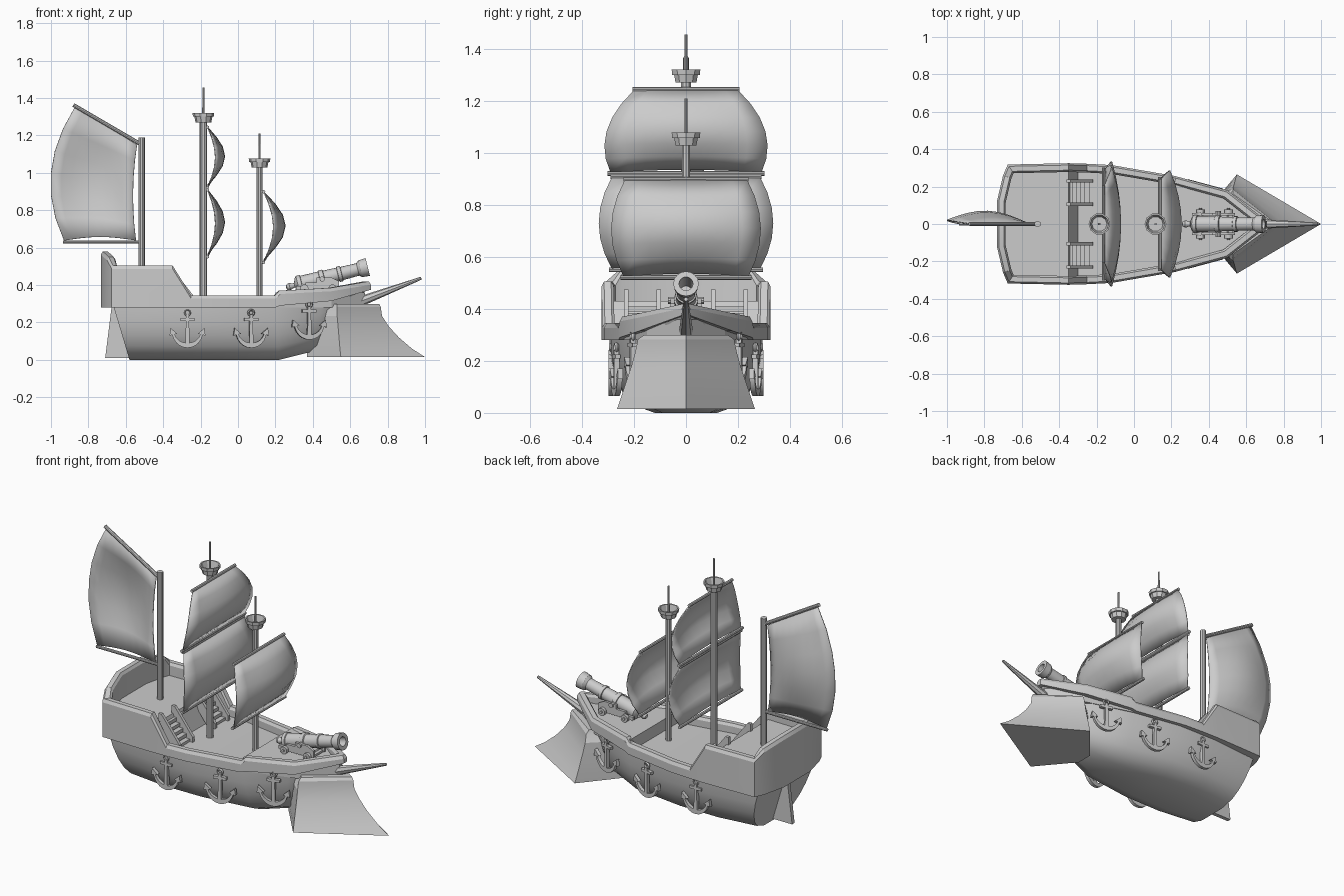
import bpy
from math import sin, cos, pi, radians, sqrt
from mathutils import Vector, Matrix

if "Cube" in bpy.data.objects:
    bpy.data.objects.remove(bpy.data.objects["Cube"])


def make(name, verts, faces, angle=30):
    me = bpy.data.meshes.new(name)
    me.from_pydata([tuple(v) for v in verts], [], faces)
    import bmesh
    bm = bmesh.new()
    bm.from_mesh(me)
    bmesh.ops.recalc_face_normals(bm, faces=bm.faces)
    bm.to_mesh(me)
    bm.free()
    ob = bpy.data.objects.new(name, me)
    bpy.context.collection.objects.link(ob)
    bpy.ops.object.select_all(action='DESELECT')
    ob.select_set(True)
    bpy.context.view_layer.objects.active = ob
    if angle:
        bpy.ops.object.shade_smooth_by_angle(angle=radians(angle))
    return ob


def loft_data(rings, loop=False, base=0):
    n, m = len(rings[0]), len(rings)
    faces = []
    for i in range(m if loop else m - 1):
        a, b = i * n + base, ((i + 1) % m) * n + base
        faces += [(a + j, a + (j + 1) % n, b + (j + 1) % n, b + j) for j in range(n)]
    if not loop:
        faces += [tuple(range(base, base + n)), tuple(range(base + (m - 1) * n, base + m * n))]
    return [Vector(p) for r in rings for p in r], faces


def loft(name, rings, loop=False, angle=30):
    return make(name, *loft_data(rings, loop), angle)


def lathe(name, origin, axis, profile, n=12):
    """Revolve (distance, radius) pairs around an axis."""
    q = Vector(axis).to_track_quat('Z', 'Y')
    o = Vector(origin)
    rings = [[o + q @ Vector((r * cos(2 * pi * k / n), r * sin(2 * pi * k / n), d)) for k in range(n)]
             for d, r in profile]
    return loft(name, rings)


def rod(name, a, b, r0, r1=None, n=10):
    d = Vector(b) - Vector(a)
    return lathe(name, a, d, [(0, r0), (d.length, r0 if r1 is None else r1)], n)


def slab_xz(name, pts, y0, y1):
    return loft(name, [[(x, y, z) for x, z in pts] for y in (y0, y1)], angle=0)


def deck(name, half, z0, z1):
    pts = half + [(x, -y) for x, y in reversed(half)]
    return loft(name, [[(x, y, z) for x, y in pts] for z in (z0, z1)], angle=0)


# Lower hull: x top, x bottom, half width top, half width bottom, z top, z bottom
stations = [(-.67, -.58, .27, .09, .30, 0), (-.35, -.35, .295, .12, .29, 0), (-.1, -.1, .29, .12, .29, 0),
            (.2, .22, .235, .09, .29, 0), (.45, .42, .165, .055, .33, .05),
            (.61, .5, .07, .02, .35, .13), (.69, .535, .006, .005, .38, .2)]
rings = []
for xt, xb, wt, wb, zt, zb in stations:
    half = [(xt + (xb - xt) * t, wb + (wt - wb) * sqrt(1 - t ** 2.2), zt + (zb - zt) * t)
            for t in (0, .3, .55, .75, .9, 1)]
    rings.append(half + [(x, -y, z) for x, y, z in reversed(half)])
loft("hull", rings, angle=35)

# Bulwark: x, half width, top z, bottom z
wall = [(-.733, .12, .58, .28), (-.70, .26, .55, .28), (-.675, .318, .505, .28), (-.35, .325, .505, .28),
        (-.25, .322, .345, .28), (-.12, .315, .345, .28), (.2, .26, .345, .28), (.225, .255, .37, .29),
        (.5, .18, .385, .315), (.71, .015, .42, .375)]
path = wall + [(x, -y, a, b) for x, y, a, b in reversed(wall)]
rings = []
for i, (x, y, zt, zb) in enumerate(path):
    p, a, b = Vector((x, y)), Vector(path[i - 1][:2]), Vector(path[(i + 1) % len(path)][:2])
    d1, d2 = (p - a).normalized(), (b - p).normalized()
    n1, n2 = Vector((d1.y, -d1.x)), Vector((d2.y, -d2.x))
    n = (n1 + n2).normalized()
    n = n / max(n.dot(n1), .6)
    sec = [(0, zb), (0, zt - .018), (.01, zt), (.037, zt), (.047, zt - .015), (.047, zb)]
    rings.append([(x + n.x * o, y + n.y * o, z) for o, z in sec])
loft("bulwark", rings, loop=True, angle=25)

# Raised decks
deck("rear_deck", [(-.70, .12), (-.645, .285), (-.36, .29)], .285, .43)
deck("fore_deck", [(.2, .24), (.5, .15), (.68, .012)], .28, .36)

# Sloped bulkhead and the two stairs
slab_xz("bulkhead", [(-.37, .29), (-.37, .43), (-.35, .43), (-.30, .29)], -.285, .285)
for s in (-1, 1):
    for k in range(5):
        x, z = -.345 + k * .022, .41 - k * .026
        slab_xz("stair_tread", [(x - .015, z - .02), (x + .018, z - .02), (x + .018, z), (x - .015, z)],
                s * .11, s * .23)
    for y in (.105, .23):
        slab_xz("stair_rail", [(-.36, .41), (-.36, .475), (-.34, .475), (-.22, .32), (-.22, .285), (-.265, .285)],
                s * y - .009, s * y + .009)

# Ram: z, tip x, corner x, corner half width
rings = [[(tip, 0, z), (cx, w, z), (.37 if z < .25 else .45, .05, z), (.37 if z < .25 else .45, -.05, z), (cx, -w, z)]
         for z, tip, cx, w in [(.015, 1.0, .55, .265), (.06, .93, .545, .25), (.12, .86, .54, .23),
                               (.18, .805, .535, .21), (.235, .77, .53, .195), (.283, .763, .53, .185),
                               (.30, .755, .53, .16)]]
loft("ram", rings, angle=20)

# Bowsprit and rudder
rod("bowsprit", (.66, 0, .315), (.98, 0, .437), .027, .008, 8)
slab_xz("rudder", [(-.71, .01), (-.58, .01), (-.62, .29), (-.675, .29)], -.012, .012)

# Masts, crow's nests and poles
rod("mizzen_mast", (-.515, 0, .42), (-.515, 0, 1.19), .017)
for name, x, z, tip, r in (("main", -.185, 1.27, 1.455, .02), ("fore", .115, 1.028, 1.21, .017)):
    rod(name + "_mast", (x, 0, .28), (x, 0, z + .01), r)
    lathe(name + "_nest", (x, 0, z), (0, 0, 1),
          [(0, .02), (0, .042), (.03, .048), (.03, .056), (.05, .058), (.05, .05), (.012, .04), (.012, .01)], 10)
    rod(name + "_pole", (x, 0, z), (x, 0, tip), .007, .005, 8)


def cloth(name, fn, nu=8, nv=6):
    vs = [fn(i / nu, j / nv) for j in range(nv + 1) for i in range(nu + 1)]
    w = nu + 1
    fs = [(j * w + i, j * w + i + 1, (j + 1) * w + i + 1, (j + 1) * w + i) for j in range(nv) for i in range(nu)]
    ob = make(name, vs, fs, 40)
    m = ob.modifiers.new("thickness", 'SOLIDIFY')
    m.thickness, m.offset = .006, 0


def quad_curve(a, m, b, t):
    """Curve through a, m, b at t = 0, .5, 1."""
    return a * (1 - t) * (1 - 2 * t) + m * 4 * t * (1 - t) + b * t * (2 * t - 1)


# Square sails: x, bottom z, top z, half widths (bottom, middle, top), depth
for name, x, z0, z1, wb, wm, wt, d in (("main_upper", -.16, .925, 1.24, .29, .305, .20, .088),
                                       ("main_lower", -.16, .555, .905, .285, .335, .285, .088),
                                       ("fore", .14, .525, .895, .24, .287, .235, .112)):
    def fn(u, v):
        s = 2 * u - 1
        y = s * quad_curve(wb, wm, wt, v)
        return (x + d * sin(pi * v) * (.45 + .55 * (1 - s * s)), y, z0 + (z1 - z0) * v + .012 * (1 - s * s) * (1 - v))
    cloth(name + "_sail", fn)
    for z, w in ((z0 - .004, wb + .012), (z1 + .004, wt + .005)):
        rod(name + "_yard", (x - .003, -w, z), (x - .003, w, z), .009, n=8)


# Rear fore-and-aft sail with gaff and boom
def spanker(u, v):
    xa, xb = quad_curve(-.545, -.562, -.54, v), quad_curve(-.93, -1.0, -.87, v)
    x = xa + (xb - xa) * u
    z = .638 + (1.15 + .205 * u - .638) * v + .02 * sin(pi * u) * (1 - v)
    return (x, .068 * sin(pi * v) * (.3 * u + .85 * sin(pi * u)), z)


cloth("rear_sail", spanker)
rod("gaff", (-.515, 0, 1.15), (-.88, 0, 1.363), .011)
rod("boom", (-.515, 0, .63), (-.935, 0, .63), .009)


# Anchors along both sides
def anchor(x, y, z, turn):
    def flat(pts):
        return [[(px, t, pz) for px, pz in pts] for t in (-.01, .01)]
    verts, faces = [], []
    arc = [pi * (1 + k / 12) for k in range(13)]
    outer = [(.083 * cos(a), .088 * sin(a)) for a in arc]
    inner = [(.071 * cos(a), .062 * sin(a)) for a in reversed(arc)]
    shapes = [flat(outer + inner), flat([(-.011, -.07), (.011, -.07), (.008, .09), (-.008, .09)]),
              flat([(-.038, .057), (.038, .057), (.038, .073), (-.038, .073)])]
    for s in (-1, 1):
        shapes.append(flat([(s * .09, .018), (s * .096, -.022), (s * .055, -.012)]))
    for sh in shapes:
        v, f = loft_data(sh, base=len(verts))
        verts += v
        faces += f
    ring = [[(cos(a) * (.015 + .006 * cos(b)), .008 * sin(b), .1 + sin(a) * (.015 + .006 * cos(b)))
             for b in (0, pi / 2, pi, 3 * pi / 2)] for a in [k * pi / 5 for k in range(10)]]
    v, f = loft_data(ring, loop=True, base=len(verts))
    m = Matrix.Translation((x, y, z)) @ Matrix.Rotation(turn, 4, 'Z')
    make("anchor", [m @ p for p in verts + v], faces + f)


for s in (-1, 1):
    for x, y, z, t in ((-.27, .288, .152, 0), (.07, .268, .152, -.17), (.38, .205, .196, -.26)):
        anchor(x, s * y, z, s * t)

# Cannon barrel with bore and knob
axis = Vector((.37, 0, .093)).normalized()
lathe("cannon_barrel", (.32, 0, .403), axis,
      [(-.065, .004), (-.06, .014), (-.045, .02), (-.03, .014), (-.018, .012), (-.01, .035), (0, .047), (.02, .047),
       (.022, .042), (.12, .041), (.122, .046), (.145, .046), (.147, .039), (.22, .037), (.222, .042), (.24, .042),
       (.242, .036), (.33, .034), (.345, .046), (.385, .049), (.385, .027), (.25, .025)], 16)
rod("trunnion", (.45, -.07, .432), (.45, .07, .432), .014)

# Cannon carriage
for s in (-1, 1):
    slab_xz("carriage_cheek", [(.31, .375), (.31, .395), (.36, .395), (.36, .415), (.42, .415), (.42, .44),
                               (.50, .44), (.54, .42), (.54, .375)], s * .045, s * .06)
    for x in (.355, .505):
        rod("carriage_wheel", (x, s * .06, .382), (x, s * .078, .382), .022, n=12)
for x in (.355, .505):
    rod("carriage_axle", (x, -.085, .382), (x, .085, .382), .008, n=8)
slab_xz("carriage_bed", [(.33, .372), (.33, .385), (.53, .385), (.53, .372)], -.05, .05)
